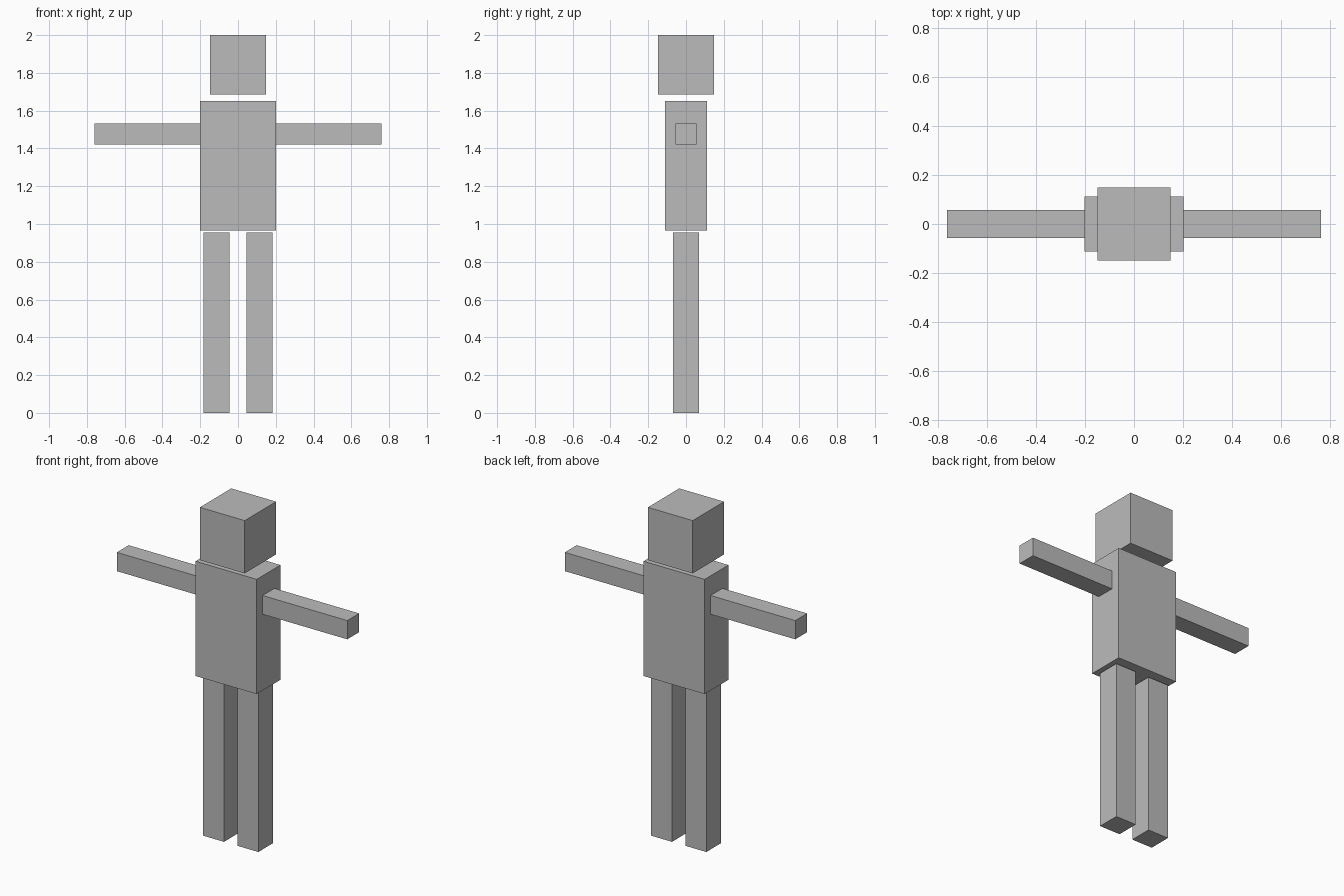
import bpy

default_cube = bpy.data.objects.get("Cube")
if default_cube:
    bpy.data.objects.remove(default_cube, do_unlink=True)

# Single plain grey
GREY = (0.5, 0.5, 0.5, 1.0)
grey = bpy.data.materials.new("plain grey")
grey.use_nodes = True
grey.diffuse_color = GREY
grey.node_tree.nodes["Principled BSDF"].inputs["Base Color"].default_value = GREY


def box(name, low, high):
    """Add a box spanning two opposite corners."""
    centre = [(a + b) / 2 for a, b in zip(low, high)]
    bpy.ops.mesh.primitive_cube_add(size=1, location=centre)
    part = bpy.context.object
    part.name = name
    part.scale = [abs(b - a) for a, b in zip(low, high)]
    bpy.ops.object.transform_apply(location=False, rotation=False, scale=True)
    part.data.materials.append(grey)
    return part


# Head floats just above the torso, torso just above the legs
box("head", (-0.148, -0.148, 1.685), (0.148, 0.148, 2.0))
box("torso", (-0.202, -0.112, 0.965), (0.202, 0.112, 1.65))

# Paired limbs, arms stretched out sideways
for side, s in (("left", 1), ("right", -1)):
    box(side + "_arm", (s * 0.202, -0.056, 1.42), (s * 0.761, 0.056, 1.532))
    box(side + "_leg", (s * 0.045, -0.068, 0.0), (s * 0.182, 0.068, 0.955))
